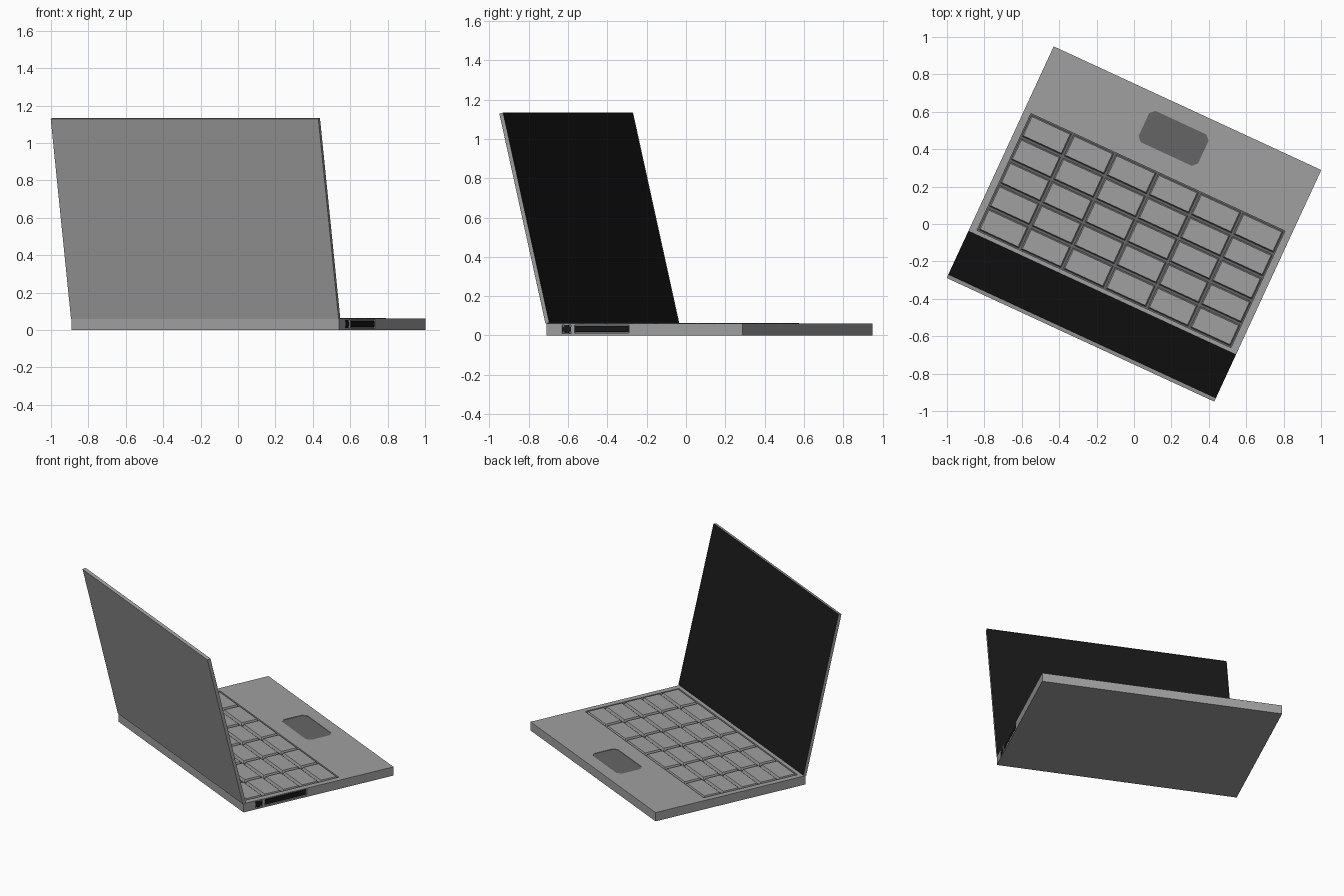
import bpy, bmesh, math
from mathutils import Matrix, Vector

if "Cube" in bpy.data.objects:
    bpy.data.objects.remove(bpy.data.objects["Cube"])

TURN = Matrix.Rotation(math.radians(-24.8), 4, 'Z')   # whole laptop is turned
W, FRONT, BACK, TOP = 0.788, 0.682, -0.418, 0.061


def mat(name, r):
    m = bpy.data.materials.new(name)
    m.diffuse_color = (r, r, r, 1)
    m.use_nodes = True
    m.node_tree.nodes["Principled BSDF"].inputs["Base Color"].default_value = m.diffuse_color
    return m


grey = mat("body grey", 0.35)
dark = mat("dark grey", 0.13)
black = mat("screen black", 0.009)


def add_box(bm, x0, x1, y0, y1, z0, z1, taper=0.0, m=0):
    """Box, optionally with its top drawn in by taper."""
    vs = [bm.verts.new((x, y, z0)) for x, y in ((x0, y0), (x1, y0), (x1, y1), (x0, y1))]
    t = taper
    vs += [bm.verts.new((x, y, z1)) for x, y in
           ((x0 + t, y0 + t), (x1 - t, y0 + t), (x1 - t, y1 - t), (x0 + t, y1 - t))]
    for f in ((3, 2, 1, 0), (4, 5, 6, 7), (0, 1, 5, 4), (1, 2, 6, 5), (2, 3, 7, 6), (3, 0, 4, 7)):
        bm.faces.new([vs[i] for i in f]).material_index = m


def add_pad(bm, hx, y0, y1, c, z0, z1):
    """Plate with chamfered corners."""
    pts = [(-hx + c, y0), (hx - c, y0), (hx, y0 + c), (hx, y1 - c),
           (hx - c, y1), (-hx + c, y1), (-hx, y1 - c), (-hx, y0 + c)]
    lo = [bm.verts.new((x, y, z0)) for x, y in pts]
    hi = [bm.verts.new((x, y, z1)) for x, y in pts]
    bm.faces.new(lo[::-1])
    bm.faces.new(hi)
    for i in range(8):
        j = (i + 1) % 8
        bm.faces.new((lo[i], lo[j], hi[j], hi[i]))


def finish(name, bm, *mats):
    bm.transform(TURN)
    me = bpy.data.meshes.new(name)
    bm.to_mesh(me)
    bm.free()
    for m in mats:
        me.materials.append(m)
    ob = bpy.data.objects.new(name, me)
    bpy.context.collection.objects.link(ob)
    return ob


# base slab
bm = bmesh.new()
add_box(bm, -W, W, BACK, FRONT, 0, TOP)
base = finish("base", bm, grey)

# recesses for keyboard, touchpad and side ports
KX, KY0, KY1, FLOOR = 0.748, -0.383, 0.305, 0.046
bm = bmesh.new()
add_box(bm, -KX, KX, KY0, KY1, FLOOR - 0.002, 0.1)
add_pad(bm, 0.175, 0.412, 0.597, 0.025, TOP - 0.006, 0.1)
add_box(bm, W - 0.012, W + 0.05, -0.262, 0.046, 0.012, 0.054)
add_box(bm, W - 0.012, W + 0.05, -0.332, -0.280, 0.010, 0.054)
cutter = finish("recess_cutter", bm, grey)
cutter.hide_render = True
cutter.hide_viewport = True
mod = base.modifiers.new("recesses", 'BOOLEAN')
mod.operation = 'DIFFERENCE'
mod.solver = 'EXACT'
mod.object = cutter

# dark keyboard floor
bm = bmesh.new()
add_box(bm, -KX, KX, KY0, KY1, FLOOR - 0.003, FLOOR)
finish("keyboard_floor", bm, dark)

# keys, six columns by five rows
bm = bmesh.new()
px, py = 2 * KX / 6, (KY1 - KY0) / 5
for i in range(6):
    for j in range(5):
        x, y = -KX + px * (i + 0.5), KY0 + py * (j + 0.5)
        hx, hy = px / 2 - 0.007, py / 2 - 0.007
        add_box(bm, x - hx, x + hx, y - hy, y + hy, FLOOR, 0.064, 0.006)
finish("keys", bm, grey)

# touchpad
bm = bmesh.new()
add_pad(bm, 0.175, 0.412, 0.597, 0.025, TOP - 0.007, TOP - 0.003)
finish("touchpad", bm, dark)

# side ports: dark backing, black slot and cross-shaped socket
bm = bmesh.new()
add_box(bm, W - 0.013, W - 0.009, -0.262, 0.046, 0.012, 0.054)
add_box(bm, W - 0.013, W - 0.009, -0.332, -0.280, 0.010, 0.054)
finish("port_backing", bm, dark)
bm = bmesh.new()
add_box(bm, W - 0.010, W - 0.002, -0.255, 0.039, 0.017, 0.049)
add_box(bm, W - 0.010, W - 0.002, -0.317, -0.295, 0.011, 0.053)
add_box(bm, W - 0.010, W - 0.003, -0.330, -0.282, 0.021, 0.043)
finish("ports", bm, black)

# lid, hinged open, with screen inset in its front face
bm = bmesh.new()
add_box(bm, -W, W, -0.022, 0, 0, 1.10)
bm.faces.ensure_lookup_table()
face = max(bm.faces, key=lambda f: f.calc_center_median().y)
bmesh.ops.inset_region(bm, faces=[face], thickness=0.021)
bmesh.ops.inset_region(bm, faces=[face], thickness=0.001, depth=-0.003)
face.material_index = 1
bm.transform(Matrix.Translation((0, -0.402, 0.065)) @ Matrix.Rotation(math.radians(13.6), 4, 'X'))
finish("lid", bm, grey, black)
